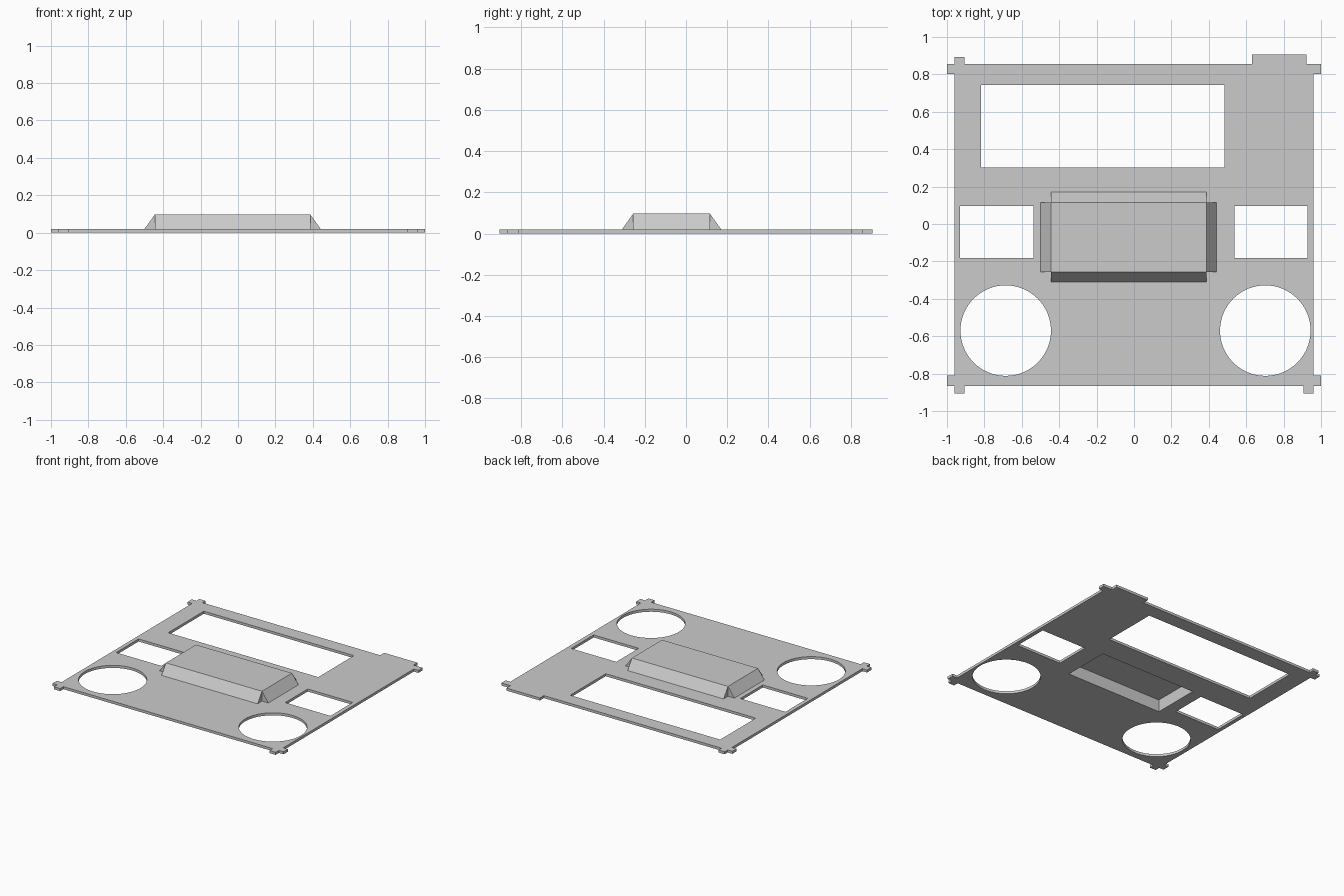
import bpy
import bmesh
import math

default_cube = bpy.data.objects.get("Cube")
if default_cube:
    bpy.data.objects.remove(default_cube, do_unlink=True)

THICKNESS = 0.02
TOP = 0.097
# Raised cover footprint and the outward reach of its sloped sides
LEFT, RIGHT, FRONT, BACK = -0.445, 0.387, -0.256, 0.116
FLARE = 0.055

grey = bpy.data.materials.new("light_grey")
grey.use_nodes = True
grey.diffuse_color = (0.6, 0.6, 0.6, 1)
grey.node_tree.nodes["Principled BSDF"].inputs["Base Color"].default_value = (0.6, 0.6, 0.6, 1)


def rectangle(x0, x1, y0, y1):
    return [(x0, y0), (x1, y0), (x1, y1), (x0, y1)]


def circle(cx, cy, radius, sides=64):
    angles = [math.tau * i / sides for i in range(sides)]
    return [(cx + radius * math.cos(a), cy + radius * math.sin(a)) for a in angles]


def finish(name, mesh):
    """Weld, orient and colour a mesh, then link it as a named part."""
    bm = bmesh.new()
    bm.from_mesh(mesh)
    bmesh.ops.remove_doubles(bm, verts=bm.verts, dist=0.0001)
    bmesh.ops.recalc_face_normals(bm, faces=bm.faces)
    for face in bm.faces:
        face.smooth = False
    bm.to_mesh(mesh)
    bm.free()
    mesh.materials.clear()
    mesh.materials.append(grey)
    mesh.name = name
    part = bpy.data.objects.new(name, mesh)
    bpy.context.collection.objects.link(part)
    return part


def cut_sheet(name, loops, z0, z1):
    """Flat sheet from an outer outline followed by its hole outlines."""
    curve = bpy.data.curves.new(name + "_outline", "CURVE")
    curve.dimensions = "2D"
    curve.fill_mode = "BOTH"
    curve.extrude = (z1 - z0) / 2
    for loop in loops:
        spline = curve.splines.new("POLY")
        spline.points.add(len(loop) - 1)
        for point, (x, y) in zip(spline.points, loop):
            point.co = (x, y, 0, 1)
        spline.use_cyclic_u = True
    helper = bpy.data.objects.new(name + "_helper", curve)
    bpy.context.collection.objects.link(helper)
    graph = bpy.context.evaluated_depsgraph_get()
    mesh = bpy.data.meshes.new_from_object(helper.evaluated_get(graph))
    bpy.data.objects.remove(helper, do_unlink=True)
    for vertex in mesh.vertices:
        vertex.co.z += (z0 + z1) / 2
    return finish(name, mesh)


def sloped_side(name, start, end, outward):
    """Triangular prism along one edge of the raised cover."""
    verts = []
    for x, y in (start, end):
        verts += [(x, y, THICKNESS), (x, y, TOP),
                  (x + outward[0] * FLARE, y + outward[1] * FLARE, THICKNESS)]
    mesh = bpy.data.meshes.new(name)
    mesh.from_pydata(verts, [], [(0, 1, 2), (3, 5, 4), (0, 3, 4, 1),
                                 (1, 4, 5, 2), (2, 5, 3, 0)])
    return finish(name, mesh)


# Panel outline with corner tabs and one wide tab at the back
edge, inner, low, high = 0.96, 0.907, -0.865, 0.856
front_half = [(1, low + 0.054), (1, low), (edge, low), (edge, -0.905),
              (inner, -0.905), (inner, low)]
front_right = [(-x, y) for x, y in front_half]
outline = (
    [(edge, low + 0.054)] + front_half
    + front_right[::-1] + [(-edge, low + 0.054)]
    + [(-edge, 0.803), (-1, 0.803), (-1, high), (-edge, high),
       (-edge, 0.893), (-inner, 0.893), (-inner, high)]
    + [(0.632, high), (0.632, 0.905), (0.921, 0.905), (0.921, high),
       (1, high), (1, 0.803), (edge, 0.803)]
)

# Openings: long window, side windows, round holes and the cover recess
holes = [
    rectangle(-0.817, 0.483, 0.303, 0.744),
    rectangle(-0.929, -0.538, -0.181, 0.097),
    rectangle(0.536, 0.927, -0.181, 0.097),
    circle(-0.686, -0.57, 0.242),
    circle(0.702, -0.57, 0.242),
    rectangle(LEFT, RIGHT, FRONT, BACK),
]
cut_sheet("panel", [outline] + holes, 0, THICKNESS)

# Raised hollow cover: thin lid and four sloped sides with open corners
cut_sheet("cover_lid", [rectangle(LEFT, RIGHT, FRONT, BACK)], TOP - 0.002, TOP)
corners = rectangle(LEFT, RIGHT, FRONT, BACK)
directions = {"front": (0, -1), "left": (1, 0), "back": (0, 1), "right": (-1, 0)}
for i, (side, outward) in enumerate(directions.items()):
    sloped_side("cover_" + side + "_slope", corners[i], corners[(i + 1) % 4], outward)
